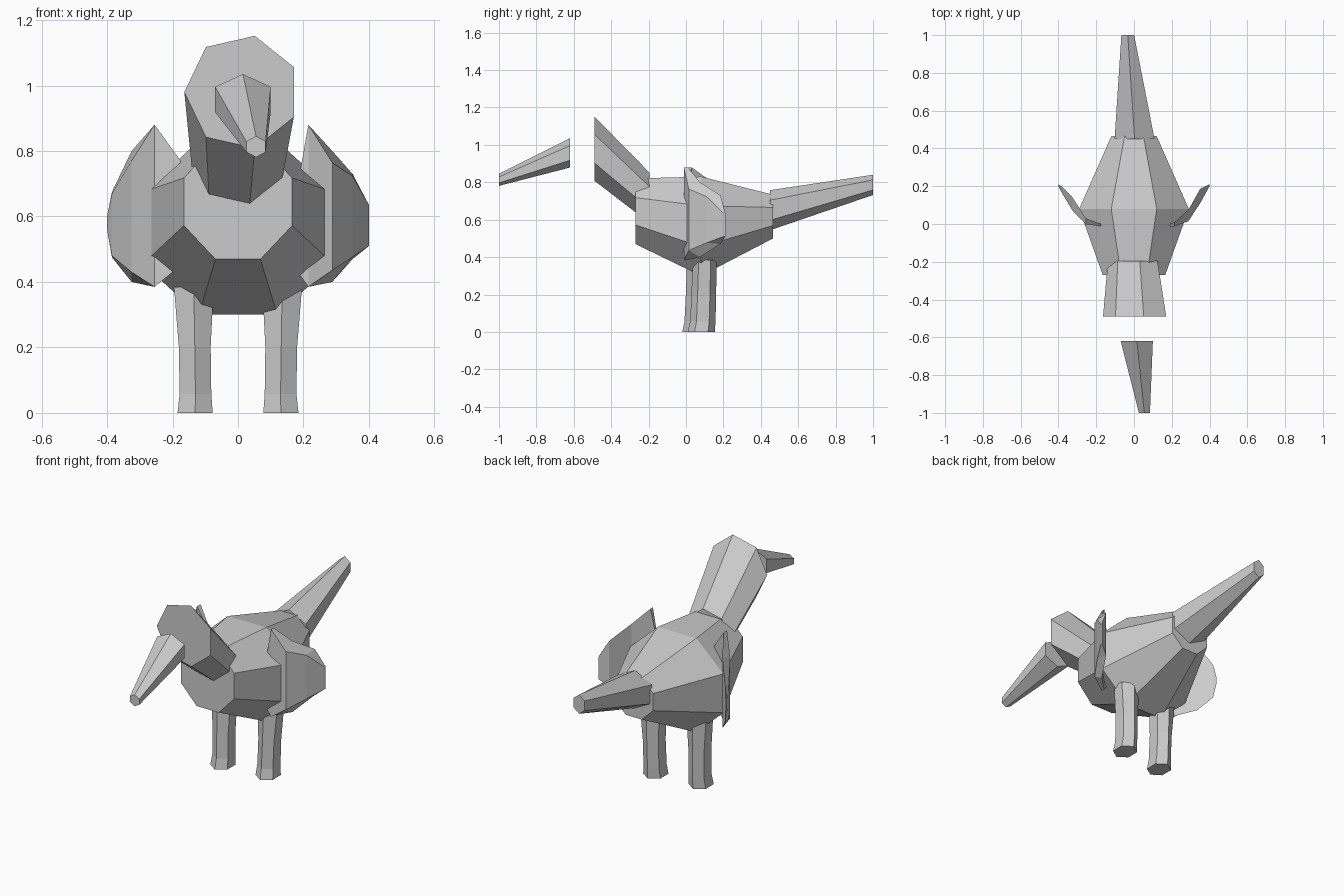
import bpy, bmesh
from math import sin, cos, pi, radians

cube = bpy.data.objects.get("Cube")
if cube:
    bpy.data.objects.remove(cube, do_unlink=True)

grey = bpy.data.materials.new("plain_grey")
grey.use_nodes = True
grey.diffuse_color = (0.6, 0.6, 0.6, 1)
grey.node_tree.nodes["Principled BSDF"].inputs["Base Color"].default_value = (0.6, 0.6, 0.6, 1)


def loft(name, rings):
    """Skin a row of equal rings and cap both ends, flat shaded."""
    bm = bmesh.new()
    rows = [[bm.verts.new(p) for p in ring] for ring in rings]
    n = len(rows[0])
    for a, b in zip(rows, rows[1:]):
        for i in range(n):
            j = (i + 1) % n
            bm.faces.new((a[i], a[j], b[j], b[i]))
    bm.faces.new(rows[0])
    bm.faces.new(rows[-1])
    bmesh.ops.recalc_face_normals(bm, faces=bm.faces)
    mesh = bpy.data.meshes.new(name)
    bm.to_mesh(mesh)
    bm.free()
    mesh.materials.append(grey)
    obj = bpy.data.objects.new(name, mesh)
    bpy.context.collection.objects.link(obj)
    return obj


def upright_ring(x, y, z, rx, rz, sides, phase):
    angles = [radians(phase) + 2 * pi * i / sides for i in range(sides)]
    return [(x + rx * cos(a), y, z + rz * sin(a)) for a in angles]


def flat_ring(x, y, z, rx, ry, sides=6):
    angles = [pi / 2 + 2 * pi * i / sides for i in range(sides)]
    return [(x + rx * cos(a), y + ry * sin(a), z) for a in angles]


# Barrel body with eight sides
loft("body", [upright_ring(0, y, z, rx, rz, 8, 22.5) for y, z, rx, rz in (
    (-0.27, 0.645, 0.179, 0.19),
    (0.08, 0.565, 0.314, 0.287),
    (0.465, 0.617, 0.13, 0.127))])

# Neck and head, seven sides, leaning forward
loft("neck_head", [upright_ring(0, -0.195, 0.717, 0.138, 0.138, 7, 180),
                   upright_ring(0.012, -0.49, 0.98, 0.176, 0.176, 7, 180)])

# Beak hanging ahead of the head
loft("beak", [upright_ring(0.015, -0.62, 0.957, 0.098, 0.078, 6, 90),
              upright_ring(0.055, -1, 0.813, 0.034, 0.032, 6, 90)])

# Tapered tail
loft("tail", [upright_ring(0.003, 0.45, 0.651, 0.122, 0.107, 6, 90),
              upright_ring(-0.033, 1, 0.786, 0.039, 0.054, 6, 90)])

# Legs with a slightly flared foot
for side, sign, shift in (("left", 1, 0), ("right", -1, -0.03)):
    loft(side + "_leg", [flat_ring(sign * x, y + shift, z, rx, ry) for x, y, z, rx, ry in (
        (0.131, 0.082, 0, 0.062, 0.072),
        (0.13, 0.09, 0.057, 0.056, 0.068),
        (0.132, 0.095, 0.2, 0.056, 0.066),
        (0.135, 0.1, 0.385, 0.07, 0.064))])


def wing(name, sign, columns):
    """Curved shell: columns of x, front y, back y, low z, high z, front height factor."""
    rings = []
    for x, front, back, low, high, k in columns:
        mid, half = (low + high) / 2, (high - low) / 2
        rings.append([(sign * x, front, mid - half * k), (sign * x, front, mid + half * k),
                      (sign * x, back, high), (sign * x, back, low)])
    loft(name, rings)


wing("left_wing", 1, (
    (0.19, -0.012, 0.0, 0.42, 0.74, 1),
    (0.215, -0.012, 0.01, 0.385, 0.88, 1),
    (0.288, 0.015, 0.075, 0.4, 0.8, 0.82),
    (0.35, 0.11, 0.185, 0.47, 0.73, 0.95),
    (0.4, 0.2, 0.21, 0.51, 0.635, 1)))
wing("right_wing", -1, (
    (0.175, -0.012, 0.0, 0.45, 0.77, 1),
    (0.255, -0.002, 0.03, 0.385, 0.88, 1),
    (0.325, 0.07, 0.14, 0.4, 0.8, 0.85),
    (0.385, 0.17, 0.2, 0.475, 0.675, 0.95),
    (0.4, 0.2, 0.21, 0.56, 0.6, 1)))
